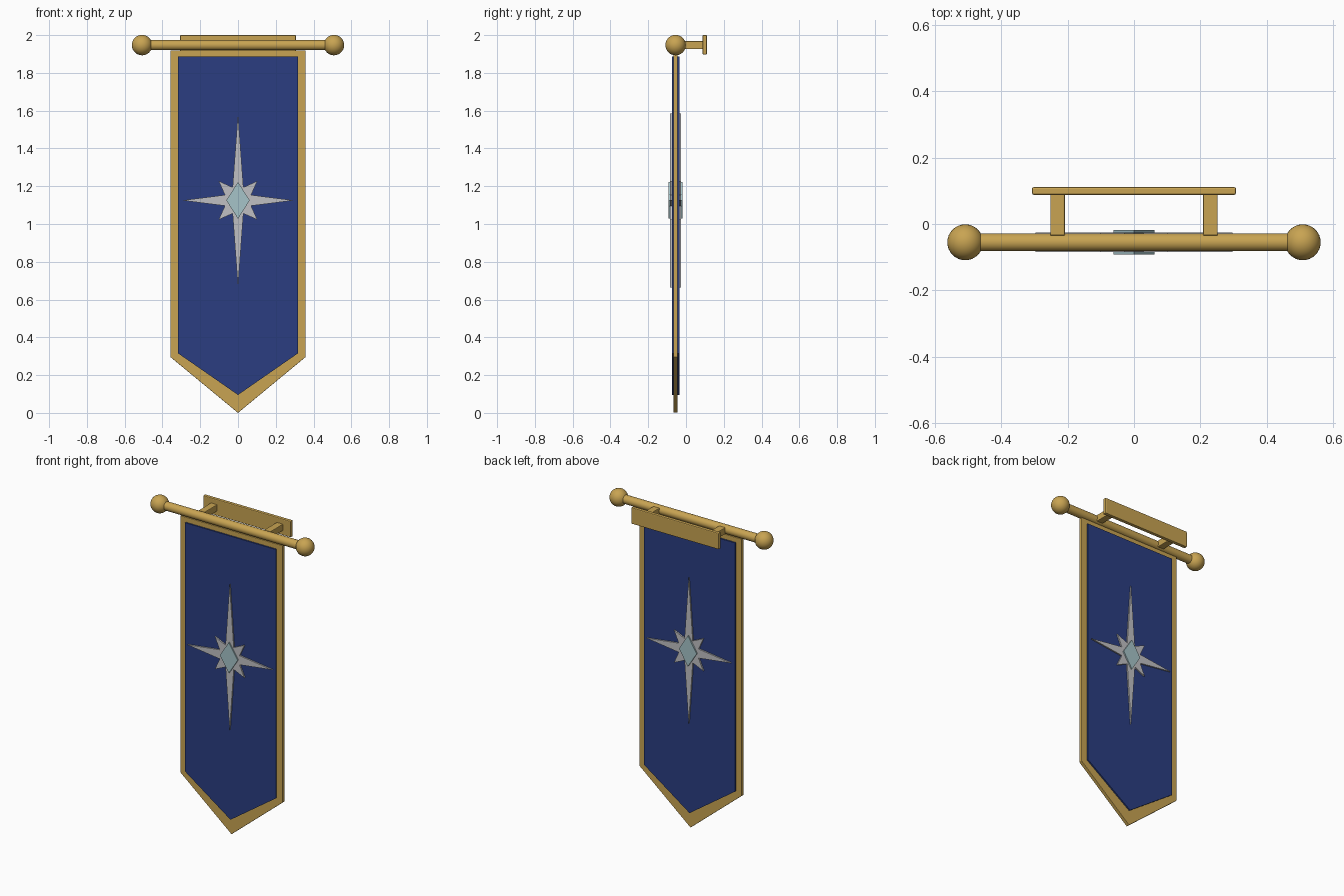
import bpy, bmesh, math

if "Cube" in bpy.data.objects:
    bpy.data.objects.remove(bpy.data.objects["Cube"])

def material(name, rgb):
    m = bpy.data.materials.new(name)
    m.diffuse_color = (*rgb, 1)
    m.use_nodes = True
    m.node_tree.nodes["Principled BSDF"].inputs["Base Color"].default_value = m.diffuse_color
    return m

gold = material("gold", (0.58, 0.37, 0.085))
blue = material("royal blue", (0.024, 0.048, 0.22))
silver = material("silver", (0.53, 0.53, 0.55))
ice = material("pale ice blue", (0.38, 0.55, 0.58))

YC, ROD_Z, STAR_Z = -0.055, 1.947, 1.125

def plate(name, outline, y0, y1, mat, bevel=0.0):
    """Extrude an x/z outline from y0 to y1."""
    bm = bmesh.new()
    face = bm.faces.new([bm.verts.new((x, y0, z)) for x, z in outline])
    ext = bmesh.ops.extrude_face_region(bm, geom=[face])
    for v in ext["geom"]:
        if isinstance(v, bmesh.types.BMVert):
            v.co.y = y1
    bmesh.ops.recalc_face_normals(bm, faces=bm.faces)
    me = bpy.data.meshes.new(name)
    bm.to_mesh(me)
    bm.free()
    ob = bpy.data.objects.new(name, me)
    bpy.context.collection.objects.link(ob)
    me.materials.append(mat)
    if bevel:
        b = ob.modifiers.new("soft edges", "BEVEL")
        b.width, b.segments = bevel, 2
    return ob

def pennant(half, top, side, tip):
    return [(-half, top), (-half, side), (0, tip), (half, side), (half, top)]

def box(x0, x1, z0, z1):
    return [(x0, z0), (x1, z0), (x1, z1), (x0, z1)]

def finish(name, mat):
    ob = bpy.context.object
    ob.name = name
    ob.data.materials.append(mat)
    bpy.ops.object.shade_smooth_by_angle(angle=math.radians(40))

# cloth: gold backing with a thicker blue field showing on both sides
plate("gold_border", pennant(0.357, 1.918, 0.295, 0.0), YC - 0.011, YC + 0.011, gold, 0.002)
plate("blue_field", pennant(0.317, 1.887, 0.315, 0.095), YC - 0.02, YC + 0.02, blue)

# eight-pointed star: long vertical, medium horizontal, short diagonal rays
star = []
for i in range(16):
    a = i * math.pi / 8
    if i % 2:
        r = 0.075
    elif i % 4:
        r = 0.145
    else:
        r = 0.296 if i % 8 == 0 else 0.46
    star.append((r * math.cos(a), STAR_Z + r * math.sin(a)))
gem = [(0.062, STAR_Z), (0, STAR_Z + 0.097), (-0.062, STAR_Z), (0, STAR_Z - 0.097)]
for side, s in (("front", -1), ("back", 1)):
    plate("star_" + side, star, YC + s * 0.02, YC + s * 0.029, silver)
    plate("star_gem_" + side, gem, YC + s * 0.029, YC + s * 0.037, ice)

# hanging rod with ball finials
bpy.ops.mesh.primitive_cylinder_add(vertices=32, radius=0.027, depth=1.0,
                                    location=(0, YC, ROD_Z), rotation=(0, math.pi / 2, 0))
finish("rod", gold)
for name, s in (("finial_left", -1), ("finial_right", 1)):
    bpy.ops.mesh.primitive_uv_sphere_add(segments=32, ring_count=16, radius=0.054,
                                         location=(s * 0.508, YC, ROD_Z))
    finish(name, gold)

# wall plate and its two brackets
plate("wall_plate", box(-0.307, 0.307, 1.897, 2.0), 0.088, 0.111, gold, 0.005)
for name, s in (("bracket_left", -1), ("bracket_right", 1)):
    plate(name, box(s * 0.23 - 0.022, s * 0.23 + 0.022, 1.926, 1.968), -0.035, 0.095, gold, 0.004)
